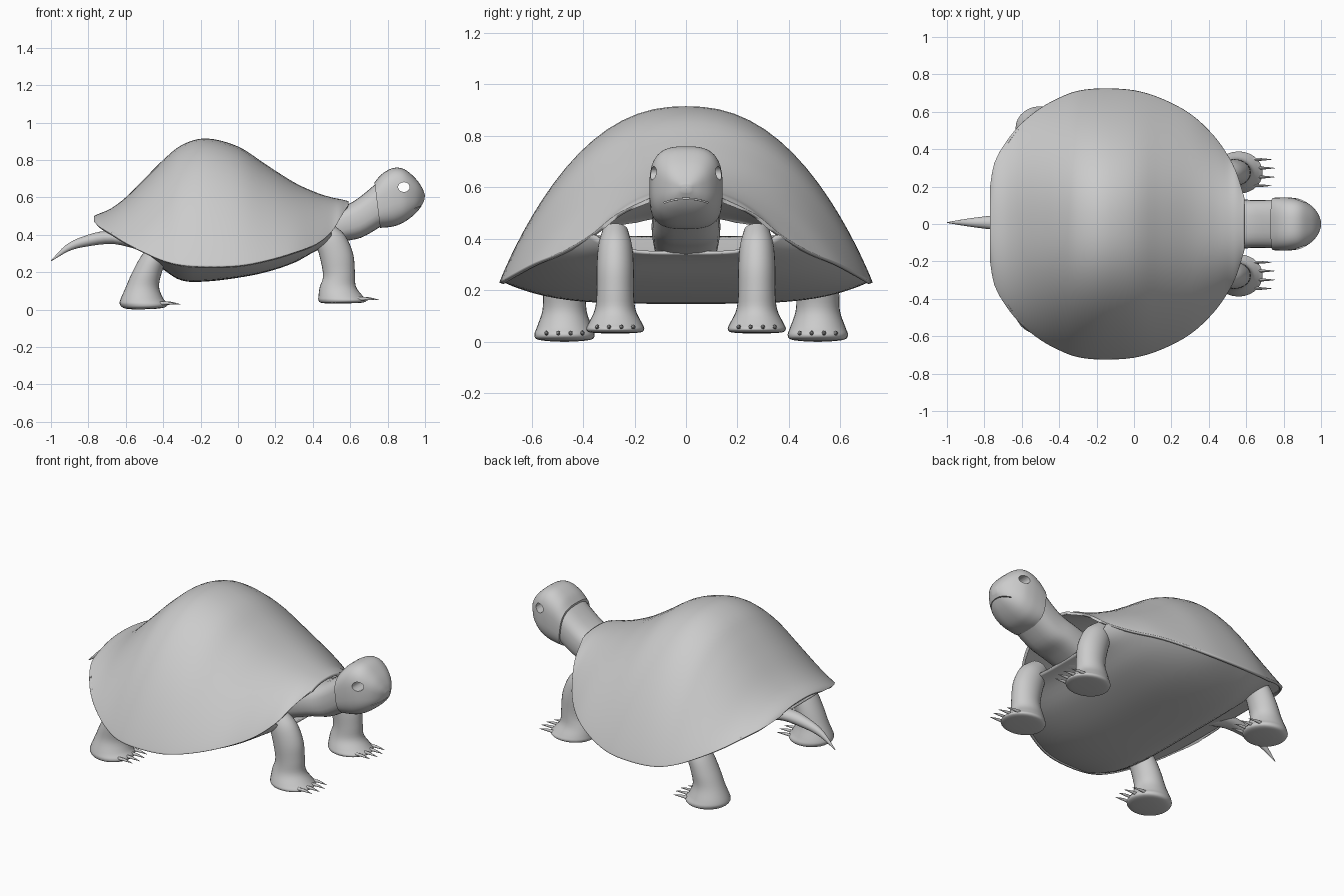
import bpy, bmesh, math
from mathutils import Vector

if "Cube" in bpy.data.objects:
    bpy.data.objects.remove(bpy.data.objects["Cube"])


def smooth_rows(rows, steps=4):
    """Catmull-Rom interpolation of table rows."""
    out, n = [], len(rows)
    for i in range(n - 1):
        p0, p1 = rows[max(i - 1, 0)], rows[i]
        p2, p3 = rows[i + 1], rows[min(i + 2, n - 1)]
        for k in range(steps):
            t = k / steps
            out.append([0.5 * (2 * b + (c - a) * t + (2 * a - 5 * b + 4 * c - d) * t * t
                               + (3 * b - a - 3 * c + d) * t ** 3)
                        for a, b, c, d in zip(p0, p1, p2, p3)])
    out.append(list(rows[-1]))
    return out


def make(name, verts, faces, angle=50, fix=True):
    me = bpy.data.meshes.new(name)
    me.from_pydata(verts, [], faces)
    ob = bpy.data.objects.new(name, me)
    bpy.context.collection.objects.link(ob)
    if fix:
        bm = bmesh.new()
        bm.from_mesh(me)
        bmesh.ops.recalc_face_normals(bm, faces=bm.faces)
        bm.to_mesh(me)
        bm.free()
    shade(ob, angle)
    return ob


def shade(ob, angle=50):
    bpy.ops.object.select_all(action='DESELECT')
    ob.select_set(True)
    bpy.context.view_layer.objects.active = ob
    bpy.ops.object.shade_smooth_by_angle(angle=math.radians(angle))


def loft(name, rows, y=0, sides=28, p=2.0, steps=4):
    """Closed skin; each row: two opposite points (x, z, x, z) and half width in y."""
    rings = smooth_rows(rows, steps)
    verts, faces = [], []
    for x0, z0, x1, z1, w in rings:
        c, d = Vector((x0 + x1, 0, z0 + z1)) / 2, Vector((x0 - x1, 0, z0 - z1)) / 2
        for i in range(sides):
            a = 2 * math.pi * i / sides
            ca, sa = math.cos(a), math.sin(a)
            u = math.copysign(abs(ca) ** (2 / p), ca)
            v = math.copysign(abs(sa) ** (2 / p), sa)
            verts.append(c + d * u + Vector((0, y + w * v, 0)))
    for j in range(len(rings) - 1):
        for i in range(sides):
            k = (i + 1) % sides
            faces.append((j * sides + i, j * sides + k, (j + 1) * sides + k, (j + 1) * sides + i))
    faces.append(tuple(range(sides)))
    faces.append(tuple(range(len(verts) - sides, len(verts))))
    return make(name, verts, faces)


def sheet(name, rows, height, thick, n=36):
    """Open skin across y; height(row, s) gives z for s from 0 (middle) to 1 (rim)."""
    rows = smooth_rows(rows)
    verts, faces = [], []
    for r in rows:
        for i in range(n + 1):
            s = min(1, max(-1, math.sin((i / n - 0.5) * math.pi)))
            verts.append((r[0], r[1] * s, height(r, abs(s))))
    for j in range(len(rows) - 1):
        for i in range(n):
            a = j * (n + 1) + i
            faces.append((a, a + n + 1, a + n + 2, a + 1))
    ob = make(name, verts, faces, 60, False)
    m = ob.modifiers.new("thickness", 'SOLIDIFY')
    m.thickness, m.offset = thick, -1
    return ob


# Shell stations: x, half width, top, rim, belly
body = [
    (-.77, .20, .50, .47, .46), (-.745, .33, .512, .445, .435), (-.68, .445, .54, .405, .40),
    (-.6, .54, .60, .355, .355), (-.5, .62, .70, .305, .30), (-.4, .675, .80, .262, .215),
    (-.3, .712, .88, .238, .155), (-.17, .725, .915, .23, .15), (0, .715, .872, .235, .17),
    (.15, .67, .775, .262, .20), (.3, .59, .68, .305, .25), (.42, .48, .625, .35, .315),
    (.5, .37, .60, .415, .34), (.55, .27, .59, .495, .36), (.59, .14, .58, .558, .38)]
sheet("upper_shell", body, lambda r, s: r[3] + (r[2] - r[3]) * (1 - s ** 2.3) ** .95, 0.016)
sheet("belly_plate", [(b[0], b[1] * .985) + b[2:] for b in body[2:13]],
      lambda r, s: r[4] + (min(r[3] + .004, r[4] + .085) - r[4]) * s ** 4, -0.012)

# Neck and head
loft("neck", [(.3, .48, .38, .30, .125), (.5, .53, .55, .36, .134),
              (.62, .58, .66, .385, .128), (.74, .675, .765, .445, .13)], p=2.8)
head = loft("head", [(.73, .68, .76, .437, .140), (.77, .725, .80, .44, .142),
                     (.83, .757, .85, .45, .141), (.89, .75, .90, .475, .130),
                     (.95, .70, .945, .51, .098), (.985, .65, .975, .545, .06),
                     (1.0, .61, .995, .58, .02)], sides=48, p=2.9, steps=5)

# Eye openings and mouth slit cut from the head
bpy.ops.mesh.primitive_cylinder_add(vertices=24, radius=1, depth=2, location=(.887, 0, .655),
                                    rotation=(math.pi / 2, 0, 0))
eye_cut = bpy.context.object
eye_cut.scale = (.031, .026, .3)
mv, mf = [], []
for i in range(17):
    y = -.085 + .17 * i / 16
    z = .556 - 2.2 * y * y
    x = .968 - 6 * y * y
    mv += [(x, y, z - .002), (1.1, y, z - .003), (1.1, y, z + .003), (x, y, z + .002)]
    if i:
        a = 4 * (i - 1)
        mf += [(a + k, a + (k + 1) % 4, a + 4 + (k + 1) % 4, a + 4 + k) for k in range(4)]
mf += [(0, 1, 2, 3), (64, 65, 66, 67)]
mouth_cut = make("mouth_cutter", mv, mf)
for cut in (eye_cut, mouth_cut):
    cut.hide_render = True
    bpy.context.view_layer.objects.active = head
    m = head.modifiers.new("cut", 'BOOLEAN')
    m.operation, m.object, m.solver = 'DIFFERENCE', cut, 'EXACT'
    bpy.ops.object.modifier_apply(modifier=m.name)
    bpy.data.objects.remove(cut)
shade(head, 40)

# Legs: profile rows, y positions, claw root (x, z)
front = [(.40, .40, .50, .46, .05), (.42, .34, .57, .40, .066), (.44, .27, .615, .30, .072),
         (.455, .18, .625, .20, .072), (.437, .12, .63, .125, .08), (.43, .07, .665, .075, .104),
         (.43, .05, .688, .05, .113), (.445, .036, .67, .038, .10), (.50, .032, .62, .034, .05)]
hind = [(-.45, .36, -.35, .33, .06), (-.515, .29, -.385, .26, .078), (-.565, .20, -.41, .19, .083),
        (-.60, .12, -.422, .12, .086), (-.63, .05, -.40, .06, .108), (-.63, .025, -.378, .03, .117),
        (-.605, .006, -.39, .012, .105), (-.54, 0, -.44, .004, .05)]
for kind, rows, ys, cx, cz in (("front", front, (-.275, .275), .64, .056),
                               ("hind", hind, (-.472, .512), -.42, .032)):
    for side, y in zip(("right", "left"), ys):
        loft(f"{kind}_leg_{side}", rows, y, p=2.0)
        for i, dy in enumerate((-.07, -.024, .024, .07)):
            x = cx - 4 * dy * dy
            loft(f"{kind}_claw_{side}_{i + 1}",
                 [(x, cz + .010, x, cz - .010, .009),
                  (x + .06, cz + .011, x + .06, cz - .006, .007),
                  (x + .115, cz - .003, x + .115, cz - .005, .001)], y + dy, 8, steps=2)

# Tail
loft("tail", [(-.50, .40, -.50, .31, .05), (-.70, .42, -.66, .35, .045),
              (-.83, .39, -.81, .337, .03), (-.92, .345, -.905, .312, .017),
              (-1.0, .262, -.998, .258, .002)], 0.008, 20)
